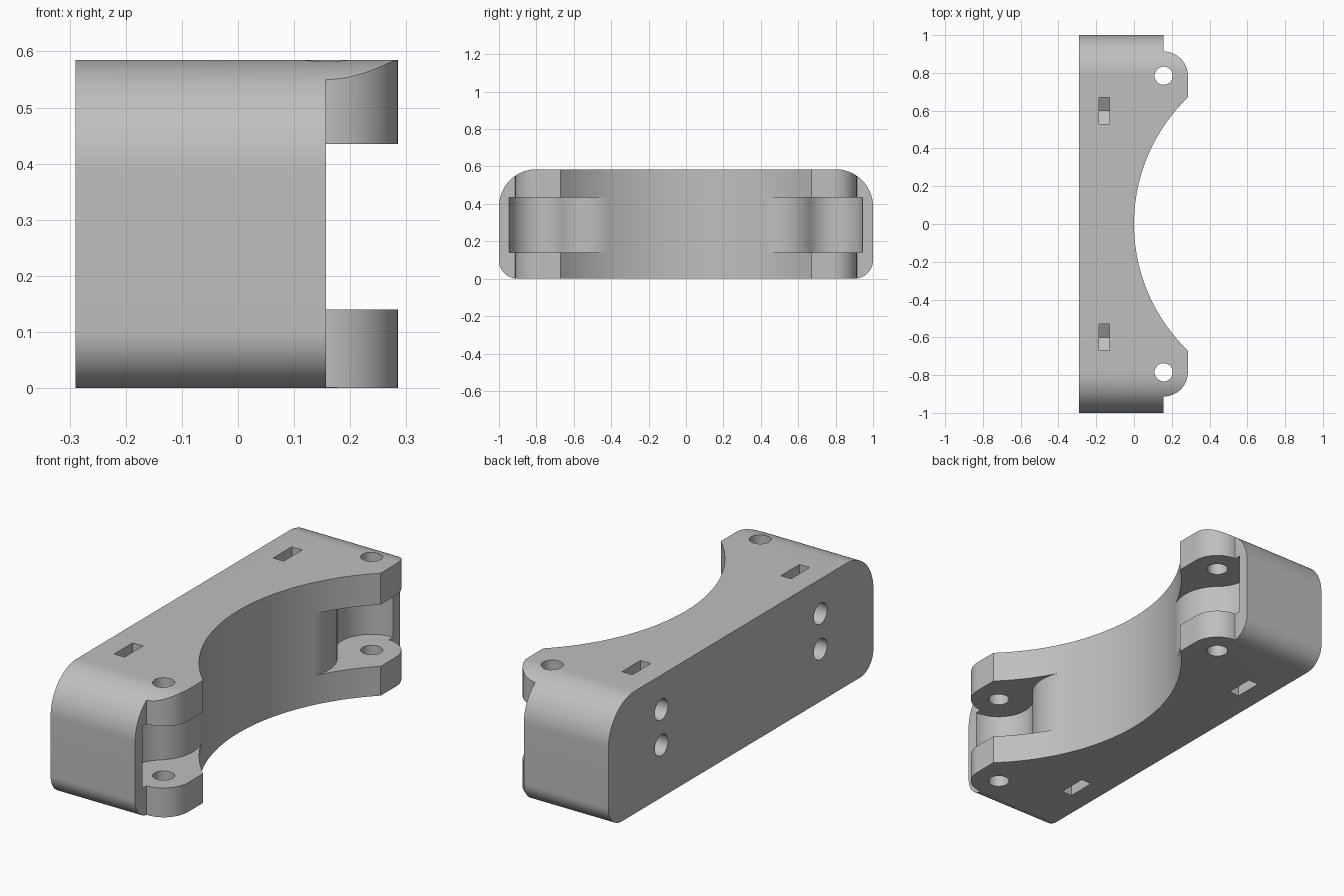
import bpy
from math import sin, cos, pi, atan2, asin, sqrt
from mathutils import Vector

cube = bpy.data.objects.get("Cube")
if cube:
    bpy.data.objects.remove(cube, do_unlink=True)

# Main dimensions
BACK, FRONT, HEIGHT = -0.29, 0.285, 0.585
PIVOT = Vector((0.157, 0.785))
LUG_R, SLOT_R, PIN_R = FRONT - PIVOT.x, 0.16, 0.048
TIP_Y = 0.67
RING_R = (FRONT ** 2 + TIP_Y ** 2) / (2 * FRONT)


def arc(center, radius, start, end, steps=24):
    return [(center[0] + radius * cos(start + (end - start) * i / steps),
             center[1] + radius * sin(start + (end - start) * i / steps))
            for i in range(steps + 1)]


def prism(name, outline, low, high, axis):
    """Extrude a 2D outline along x (outline is y, z) or z (outline is x, y)."""
    place = (lambda p, h: (h, *p)) if axis == "X" else (lambda p, h: (*p, h))
    n = len(outline)
    verts = [place(p, h) for h in (low, high) for p in outline]
    faces = [tuple(reversed(range(n))), tuple(range(n, 2 * n))]
    faces += [(i, (i + 1) % n, n + (i + 1) % n, n + i) for i in range(n)]
    area = sum(a[0] * b[1] - b[0] * a[1]
               for a, b in zip(outline, outline[1:] + outline[:1]))
    if area < 0:
        faces = [tuple(reversed(f)) for f in faces]
    mesh = bpy.data.meshes.new(name)
    mesh.from_pydata(verts, [], faces)
    obj = bpy.data.objects.new(name, mesh)
    bpy.context.collection.objects.link(obj)
    return obj


def combine(target, tool, operation="DIFFERENCE"):
    tool.hide_render = True
    mod = target.modifiers.new(tool.name, "BOOLEAN")
    mod.operation, mod.object, mod.solver = operation, tool, "EXACT"
    bpy.context.view_layer.objects.active = target
    bpy.ops.object.modifier_apply(modifier=mod.name)
    bpy.data.objects.remove(tool, do_unlink=True)


def mirrored(points, side):
    return [(a, b * side) for a, b in points]


# Body: end profile with large top and small bottom roundings
TOP_R, LOW_R = 0.2, 0.1
half = (arc((1 - LOW_R, LOW_R), LOW_R, -pi / 2, 0)
        + arc((1 - TOP_R, HEIGHT - TOP_R), TOP_R, 0, pi / 2))
body = prism("clamp_body", half + [(-y, z) for y, z in reversed(half)],
             BACK, 0.6, "X")

# Plan outline: rounded hinge lugs and the concave clamp face
sweep = asin(TIP_Y / RING_R)
lug = [(-0.5, 1.2), (PIVOT.x, 1.2)] + arc(PIVOT, LUG_R, pi / 2, 0)
bore = arc((RING_R, 0), RING_R, pi - sweep, pi + sweep, 96)
plan = lug + bore + list(reversed(mirrored(lug, -1)))
combine(body, prism("plan", plan, -0.2, 0.8, "Z"), "INTERSECT")

# Hinge slot outline: round pocket blended into the clamp face by a fillet
blend = asin(0.42 / RING_R)
normal = Vector((-cos(blend), sin(blend)))
start = Vector((RING_R, 0)) + RING_R * normal
d = start - PIVOT
fillet_r = (d.length_squared - SLOT_R ** 2) / (2 * SLOT_R - 2 * d.dot(normal))
fillet_c = start + fillet_r * normal
toward = PIVOT - fillet_c
meet = atan2(toward.y, toward.x)
slot = (arc(fillet_c, fillet_r, -blend, meet)
        + arc(PIVOT, SLOT_R, meet + pi, pi / 2, 32)[1:]
        + [(0.5, PIVOT.y + SLOT_R), (0.5, 0.3)])

# Nut pockets end in a hexagon point around each bolt
NUT_Y, NUT_W, BOLT_R = 0.6, 0.07, 0.05
BOLT_LOW, BOLT_HIGH = 0.25, 0.42
flat, point = NUT_W / sqrt(3), 2 * NUT_W / sqrt(3)

for side in (1, -1):
    combine(body, prism("hinge_slot", mirrored(slot, side), 0.14, 0.435, "Z"))
    pin = arc(PIVOT, PIN_R, 0, 2 * pi, 40)[:-1]
    combine(body, prism("pin_hole", mirrored(pin, side), -0.2, 0.8, "Z"))
    for z, out, end in ((BOLT_HIGH, 1, 0.8), (BOLT_LOW, -1, -0.2)):
        y = side * NUT_Y
        pocket = [(y - NUT_W, end), (y - NUT_W, z - out * flat),
                  (y, z - out * point), (y + NUT_W, z - out * flat),
                  (y + NUT_W, end)]
        combine(body, prism("nut_pocket", pocket, -0.185, -0.13, "X"))
        bolt = arc((y, z), BOLT_R, 0, 2 * pi, 40)[:-1]
        combine(body, prism("bolt_hole", bolt, -0.5, -0.08, "X"))

# Single grey plastic
grey = bpy.data.materials.new("grey_plastic")
grey.use_nodes = True
colour = (0.52, 0.52, 0.52, 1)
grey.diffuse_color = colour
grey.node_tree.nodes["Principled BSDF"].inputs["Base Color"].default_value = colour
body.data.materials.clear()
body.data.materials.append(grey)
for face in body.data.polygons:
    face.material_index = 0

bpy.ops.object.select_all(action="DESELECT")
body.select_set(True)
bpy.context.view_layer.objects.active = body
bpy.ops.object.shade_smooth_by_angle(angle=pi / 6)
